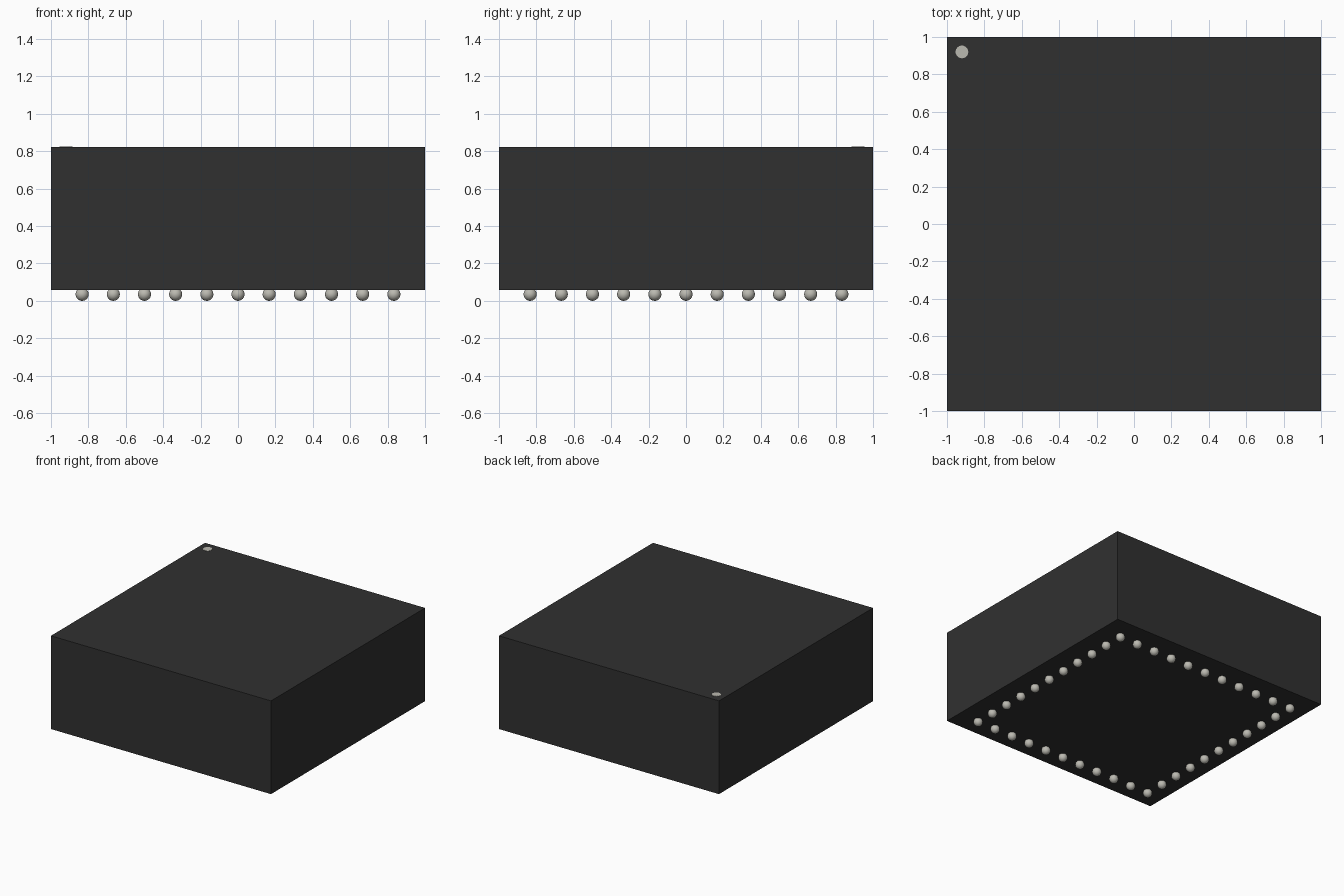
import bpy

cube = bpy.data.objects.get("Cube")
if cube:
    bpy.data.objects.remove(cube, do_unlink=True)


def make_material(name, rgb, roughness=0.6):
    mat = bpy.data.materials.new(name)
    mat.use_nodes = True
    mat.diffuse_color = (*rgb, 1)
    shader = mat.node_tree.nodes["Principled BSDF"]
    shader.inputs["Base Color"].default_value = (*rgb, 1)
    shader.inputs["Roughness"].default_value = roughness
    return mat


black = make_material("black plastic", (0.03, 0.03, 0.03))
grey = make_material("metal grey", (0.5, 0.49, 0.44))

BOTTOM, TOP = 0.057, 0.823
BALL_RADIUS = 0.035
PITCH = 1 / 6
HALF_ROW = 5

# Package body
bpy.ops.mesh.primitive_cube_add(size=1, location=(0, 0, (BOTTOM + TOP) / 2))
body = bpy.context.object
body.name = "body"
body.scale = (2, 2, TOP - BOTTOM)
bpy.ops.object.transform_apply(location=False, rotation=False, scale=True)
body.data.materials.append(black)

# Round corner marker, a thin plate on the top
bpy.ops.mesh.primitive_cylinder_add(vertices=32, radius=0.034, depth=0.004,
                                    location=(-0.92, 0.92, TOP))
marker = bpy.context.object
marker.name = "corner_marker"
marker.data.materials.append(grey)

# One contact ball, shared by the whole ring
bpy.ops.mesh.primitive_uv_sphere_add(segments=24, ring_count=12, radius=BALL_RADIUS)
first_ball = bpy.context.object
bpy.ops.object.shade_smooth()
ball_mesh = first_ball.data
ball_mesh.name = "contact_ball"
ball_mesh.materials.append(grey)
bpy.data.objects.remove(first_ball, do_unlink=True)

# Single ring of balls around the underside
steps = range(-HALF_ROW, HALF_ROW + 1)
for i in steps:
    for j in steps:
        if max(abs(i), abs(j)) == HALF_ROW:
            ball = bpy.data.objects.new("contact_ball", ball_mesh)
            ball.location = (i * PITCH, j * PITCH, BALL_RADIUS)
            bpy.context.collection.objects.link(ball)
